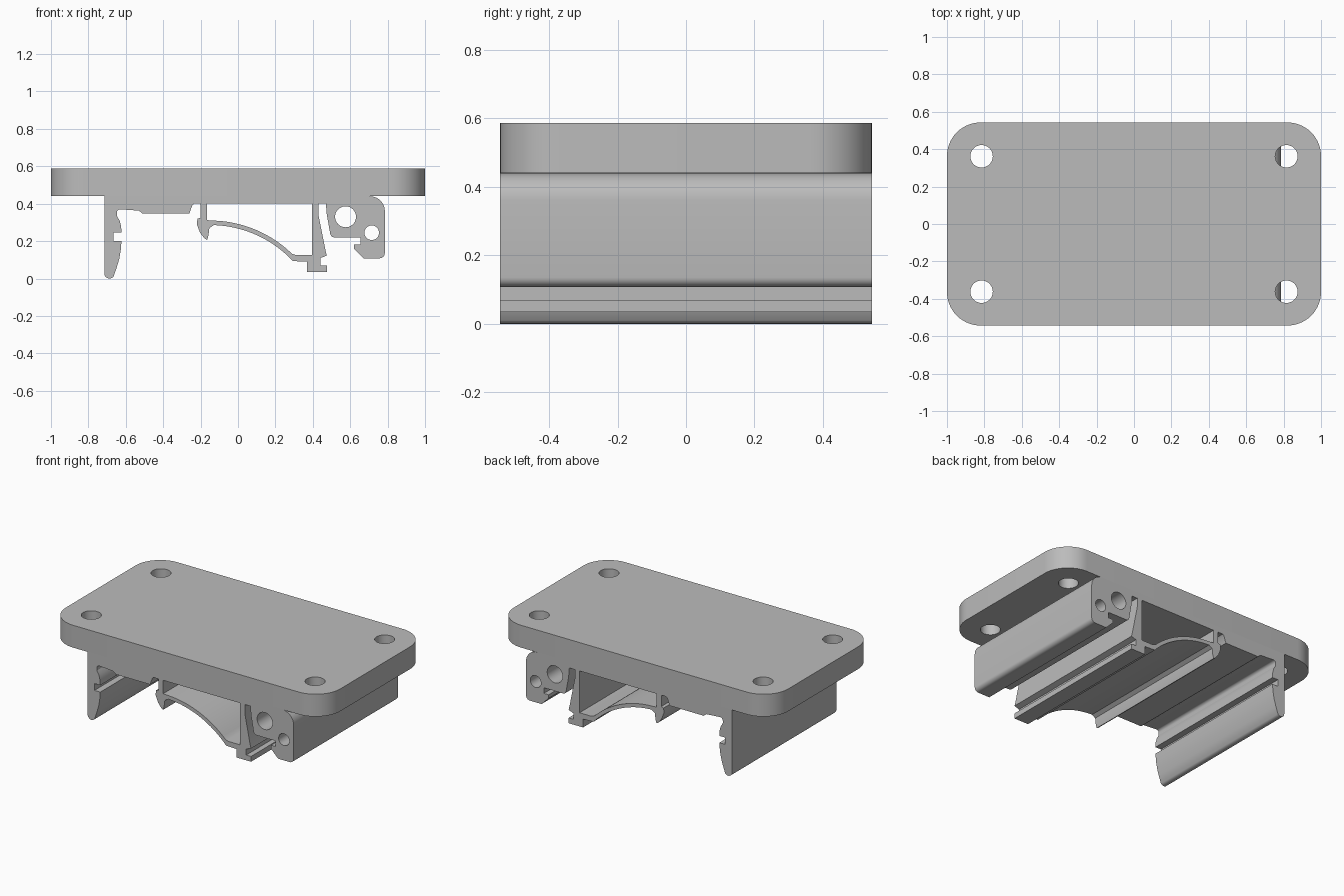
import bpy
import bmesh
from math import cos, sin, radians, pi

HALF_DEPTH = 0.543
PLATE_BOTTOM, PLATE_TOP = 0.44, 0.587

if "Cube" in bpy.data.objects:
    bpy.data.objects.remove(bpy.data.objects["Cube"], do_unlink=True)

grey = bpy.data.materials.new("matte grey")
grey.use_nodes = True
grey.diffuse_color = (0.5, 0.5, 0.5, 1)
grey.node_tree.nodes["Principled BSDF"].inputs["Base Color"].default_value = grey.diffuse_color


def arc(cx, cy, radius, start, end, steps=8):
    """Points along a circular arc, angles in degrees."""
    angles = [radians(start + (end - start) * i / steps) for i in range(steps + 1)]
    return [(cx + radius * cos(a), cy + radius * sin(a)) for a in angles]


def circle(cx, cy, radius, steps=40):
    return arc(cx, cy, radius, 0, 360, steps)[:-1]


def extrude_shape(name, loops, half_depth):
    """Fill an outline with its holes and extrude it evenly both ways."""
    curve = bpy.data.curves.new(name + " outline", "CURVE")
    curve.dimensions = "2D"
    curve.fill_mode = "BOTH"
    curve.extrude = half_depth
    for loop in loops:
        spline = curve.splines.new("POLY")
        spline.points.add(len(loop) - 1)
        for point, (x, y) in zip(spline.points, loop):
            point.co = (x, y, 0, 1)
        spline.use_cyclic_u = True
    helper = bpy.data.objects.new(name + " helper", curve)
    bpy.context.collection.objects.link(helper)
    bpy.context.view_layer.update()
    evaluated = helper.evaluated_get(bpy.context.evaluated_depsgraph_get())
    mesh = bpy.data.meshes.new_from_object(evaluated)
    bpy.data.objects.remove(helper, do_unlink=True)
    bpy.data.curves.remove(curve)

    # Weld caps to walls
    bm = bmesh.new()
    bm.from_mesh(mesh)
    bmesh.ops.remove_doubles(bm, verts=bm.verts, dist=0.0005)
    bmesh.ops.recalc_face_normals(bm, faces=bm.faces)
    bm.to_mesh(mesh)
    bm.free()

    mesh.name = name
    mesh.materials.clear()
    mesh.materials.append(grey)
    obj = bpy.data.objects.new(name, mesh)
    bpy.context.collection.objects.link(obj)
    bpy.ops.object.select_all(action="DESELECT")
    obj.select_set(True)
    bpy.context.view_layer.objects.active = obj
    bpy.ops.object.shade_smooth_by_angle(angle=radians(30))
    return obj


# Mounting plate with rounded corners and four screw holes
corner = 0.18
cx, cy = 1 - corner, HALF_DEPTH - corner
plate_outline = []
for i, (sx, sy) in enumerate([(1, 1), (-1, 1), (-1, -1), (1, -1)]):
    plate_outline += arc(sx * cx, sy * cy, corner, 90 * i, 90 * i + 90, 14)
screw_holes = [circle(sx * 0.815, sy * 0.362, 0.06) for sx in (-1, 1) for sy in (-1, 1)]
plate = extrude_shape("mounting_plate", [plate_outline] + screw_holes,
                      (PLATE_TOP - PLATE_BOTTOM) / 2)
plate.location.z = (PLATE_TOP + PLATE_BOTTOM) / 2

# Left jaw: long leg with a curved, notched inner face
jaw = [(-0.715, PLATE_BOTTOM)]
jaw += arc(-0.687, 0.028, 0.028, 180, 320)
jaw += [(-0.648, 0.06), (-0.635, 0.105), (-0.627, 0.15), (-0.623, 0.2)]
jaw += [(-0.665, 0.2), (-0.665, 0.245), (-0.623, 0.245)]
jaw += [(-0.625, 0.28), (-0.633, 0.31), (-0.648, 0.335)]
jaw += arc(-0.63, 0.352, 0.018, 180, 90, 5)

# Stepped pad under the plate
pad = [(-0.53, 0.363), (-0.51, 0.347), (-0.26, 0.347), (-0.245, 0.39), (-0.235, 0.4)]

# Small hook, then the underside of the curved spring
spring_centre = (-0.15, -0.32)
hook = [(-0.2, 0.4), (-0.2, 0.325), (-0.217, 0.32), (-0.22, 0.29), (-0.203, 0.245),
        (-0.178, 0.213), (-0.165, 0.206), (-0.158, 0.23), (-0.153, 0.27)]
spring_under = arc(*spring_centre, 0.606, 88, 43, 20)

# Foot and slanted leg on the far end of the spring
foot = [(0.37, 0.09), (0.37, 0.035), (0.475, 0.035), (0.475, 0.07), (0.44, 0.07),
        (0.44, 0.11), (0.475, 0.122), (0.468, 0.15), (0.43, 0.34), (0.43, 0.4)]

# Right block with a lipped underside and rounded shoulder
block = [(0.47, 0.4), (0.475, 0.34)]
block += arc(0.515, 0.242, 0.022, 190, 270, 5)
block += [(0.655, 0.22), (0.655, 0.183), (0.62, 0.183), (0.62, 0.16), (0.672, 0.108)]
block += arc(0.757, 0.136, 0.028, 270, 360, 6)
block += arc(0.705, 0.36, 0.08, 0, 90, 10)

# Openings: space above the spring and two bores through the block
void = [(-0.165, 0.4), (-0.165, 0.312)]
void += arc(*spring_centre, 0.63, 88, 46, 20)
void += [(0.31, 0.125), (0.395, 0.125), (0.395, 0.4)]
bores = [circle(0.575, 0.33, 0.056), circle(0.715, 0.245, 0.039)]

rail = extrude_shape("clip_rail", [jaw + pad + hook + spring_under + foot + block, void] + bores,
                     HALF_DEPTH)
rail.rotation_euler.x = pi / 2
